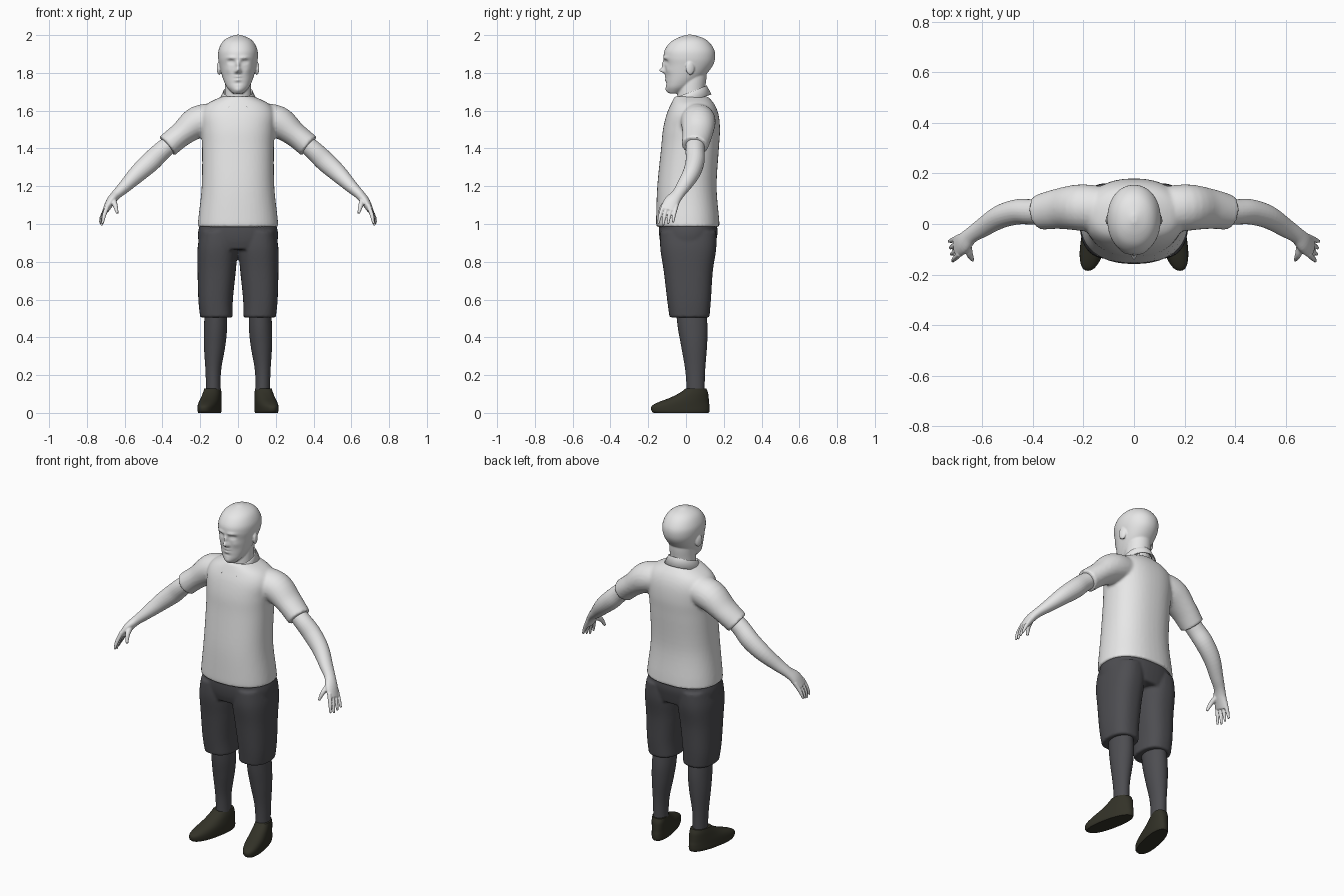
import bpy, bmesh, math
from mathutils import Vector, Matrix

cube = bpy.data.objects.get("Cube")
if cube:
    bpy.data.objects.remove(cube, do_unlink=True)


def material(name, red, green, blue):
    mat = bpy.data.materials.new(name)
    mat.use_nodes = True
    color = (red, green, blue, 1)
    mat.diffuse_color = color
    shader = mat.node_tree.nodes["Principled BSDF"]
    shader.inputs["Base Color"].default_value = color
    shader.inputs["Roughness"].default_value = 0.8
    return mat


light_grey = material("light_grey", 0.8, 0.8, 0.8)
dark_grey = material("dark_grey", 0.075, 0.075, 0.083)
shoe_brown = material("dark_olive", 0.033, 0.032, 0.021)


def smooth_rows(rows, steps):
    """Catmull-Rom interpolation between the given cross-sections."""
    pts = [Vector(row) for row in rows]
    pts = [pts[0]] + pts + [pts[-1]]
    result = []
    for before, start, end, after in zip(pts, pts[1:], pts[2:], pts[3:]):
        for step in range(steps):
            t = step / steps
            result.append(start + 0.5 * t * (
                (end - before)
                + t * (2 * before - 5 * start + 4 * end - after)
                + t * t * (3 * (start - end) + after - before)))
    return result + [pts[-1]]


def skin(bm, rings):
    """Join rings of points into a closed surface."""
    loops = [[bm.verts.new(point) for point in ring] for ring in rings]
    count = len(loops[0])
    for low, high in zip(loops, loops[1:]):
        for i in range(count):
            j = (i + 1) % count
            bm.faces.new((low[i], low[j], high[j], high[i]))
    bm.faces.new(loops[0][::-1])
    bm.faces.new(loops[-1])


def oval(power, count):
    """Unit superellipse."""
    for i in range(count):
        angle = 2 * math.pi * i / count
        c, s = math.cos(angle), math.sin(angle)
        yield (math.copysign(abs(c) ** (2 / power), c),
               math.copysign(abs(s) ** (2 / power), s))


def stack(bm, rows, power=2.0, count=48, side=1, steps=6):
    """Level cross-sections: height, min x, max x, front y, back y."""
    rings = []
    for z, x0, x1, y0, y1 in smooth_rows(rows, steps):
        cx, cy, rx, ry = (x0 + x1) / 2, (y0 + y1) / 2, (x1 - x0) / 2, (y1 - y0) / 2
        rings.append([(side * (cx + u * rx), cy + v * ry, z) for u, v in oval(power, count)])
    skin(bm, rings)


def centred(rows):
    """Rows given as height, half width, front y, back y."""
    return [(z, -w, w, front, back) for z, w, front, back in rows]


def tube(bm, rows, side=1, count=24):
    """Limb along a path: x, y, z, thickness, depth."""
    rows = smooth_rows(rows, 5)
    rings = []
    for i, row in enumerate(rows):
        ahead = Vector(rows[min(i + 1, len(rows) - 1)][:3])
        behind = Vector(rows[max(i - 1, 0)][:3])
        along = (ahead - behind).normalized()
        across = along.cross(Vector((0, 1, 0))).normalized()
        depth = across.cross(along)
        ring = [Vector(row[:3]) + across * u * row[3] + depth * v * row[4]
                for u, v in oval(2, count)]
        rings.append([(side * p.x, p.y, p.z) for p in ring])
    skin(bm, rings)


def finish(name, bm, mat, voxel=None, relax=2):
    """Make an object; a voxel size fuses its overlapping volumes."""
    bmesh.ops.recalc_face_normals(bm, faces=bm.faces[:])
    mesh = bpy.data.meshes.new(name)
    bm.to_mesh(mesh)
    bm.free()
    mesh.materials.append(mat)
    obj = bpy.data.objects.new(name, mesh)
    bpy.context.collection.objects.link(obj)
    bpy.ops.object.select_all(action="DESELECT")
    obj.select_set(True)
    bpy.context.view_layer.objects.active = obj
    if voxel:
        bpy.ops.object.shade_smooth()
        fuse = obj.modifiers.new("fuse", "REMESH")
        fuse.mode = "VOXEL"
        fuse.voxel_size = voxel
        fuse.use_smooth_shade = True
        soften = obj.modifiers.new("soften", "SMOOTH")
        soften.factor = 0.5
        soften.iterations = relax
    else:
        bpy.ops.object.shade_smooth_by_angle(angle=math.radians(40))
    return obj


SIDES = (("left", 1), ("right", -1))

# Head: skull, then brow, eyes, nose, mouth and chin pushed in or out
bm = bmesh.new()
stack(bm, centred([
    (1.692, .03, -.092, -.03), (1.72, .056, -.104, .02), (1.75, .072, -.106, .06),
    (1.79, .086, -.108, .105), (1.84, .098, -.113, .142), (1.88, .105, -.118, .154),
    (1.92, .103, -.113, .15), (1.96, .085, -.085, .125), (1.985, .056, -.045, .09),
    (2.002, .01, .005, .035)]), power=2.1, count=128, steps=8)
features = [  # x, z, spread x, spread z, depth
    (0, 1.813, .012, .013, -.032), (0, 1.842, .010, .02, -.016),
    (.013, 1.806, .008, .008, -.008), (.035, 1.88, .025, .009, -.007),
    (.036, 1.859, .016, .011, .014), (.036, 1.857, .010, .006, -.007),
    (0, 1.772, .022, .003, .006), (0, 1.78, .018, .006, -.007),
    (0, 1.763, .016, .006, -.007), (0, 1.745, .02, .006, .004),
    (0, 1.708, .022, .014, -.008), (.052, 1.815, .018, .018, -.004)]
for vert in bm.verts:
    if vert.co.y < 0:
        x, z = abs(vert.co.x), vert.co.z
        vert.co.y += sum(d * math.exp(-((x - fx) / sx) ** 2 - ((z - fz) / sz) ** 2)
                         for fx, fz, sx, sz, d in features)
# Neck and ears
stack(bm, centred([(1.6, .072, -.05, .1), (1.7, .07, -.045, .1),
                   (1.77, .07, -.04, .108), (1.82, .07, -.04, .11)]))
for label, side in SIDES:
    place = (Matrix.Translation((side * .1, .022, 1.825))
             @ Matrix.Rotation(side * .3, 4, "Z")
             @ Matrix.Diagonal((.011, .024, .036, 1)))
    bmesh.ops.create_uvsphere(bm, u_segments=24, v_segments=16, radius=1, matrix=place)
finish("head", bm, light_grey, voxel=.005, relax=1)

# Shirt with short sleeves
bm = bmesh.new()
stack(bm, centred([
    (.985, .214, -.157, .178), (1.03, .21, -.158, .175), (1.2, .192, -.152, .162),
    (1.4, .19, -.132, .174), (1.5, .195, -.122, .18), (1.58, .198, -.103, .172),
    (1.635, .165, -.08, .15), (1.675, .085, -.06, .115)]), power=2.3)
for label, side in SIDES:
    tube(bm, [(.1, .055, 1.56, .08, .09), (.21, .065, 1.54, .086, .092),
              (.3, .06, 1.475, .066, .08), (.375, .046, 1.413, .064, .07)], side)
finish("shirt", bm, light_grey, voxel=.009, relax=3)

# Folded collar, open at the front
bm = bmesh.new()
layers = [  # opening angle, half width, front y, back y, front z, rise to the back
    (.2, .074, -.05, .105, 1.645, .06), (.25, .078, -.057, .11, 1.668, .065),
    (.5, .102, -.102, .135, 1.612, .075)]
loops = []
for gap, width, front, back, base, rise in layers:
    loop = []
    for i in range(41):
        angle = gap + (2 * math.pi - 2 * gap) * i / 40
        behind = (1 - math.cos(angle)) / 2
        loop.append(bm.verts.new((width * math.sin(angle),
                                  front + (back - front) * behind, base + rise * behind)))
    loops.append(loop)
for low, high in zip(loops, loops[1:]):
    for i in range(40):
        bm.faces.new((low[i], low[i + 1], high[i + 1], high[i]))
collar = finish("collar", bm, light_grey)
collar.modifiers.new("thickness", "SOLIDIFY").thickness = .006

# Arms with hands
for label, side in SIDES:
    bm = bmesh.new()
    tube(bm, [(.32, .052, 1.455, .045, .05), (.4, .048, 1.39, .05, .05),
              (.46, .048, 1.332, .053, .05), (.53, .028, 1.268, .047, .046),
              (.6, -.015, 1.198, .034, .038), (.645, -.045, 1.155, .026, .033),
              (.675, -.075, 1.118, .024, .042), (.702, -.093, 1.07, .016, .044)], side)
    for i in range(4):
        base_y, tip_y = -.127 + .023 * i, -.147 + .026 * i
        tip_z = .992 + .008 * abs(i - 1)
        tube(bm, [(.69, base_y + .008, 1.1, .012, .011),
                  (.709 + .003 * i, (base_y + tip_y) / 2, 1.045, .011, .0095),
                  (.718 + .005 * i, tip_y, tip_z, .006, .006)], side, count=12)
    tube(bm, [(.66, -.075, 1.13, .016, .018), (.65, -.12, 1.098, .013, .014),
              (.638, -.143, 1.055, .007, .007)], side, count=12)
    finish(label + "_arm", bm, light_grey, voxel=.004)

# Shorts
bm = bmesh.new()
stack(bm, centred([(.865, .2, -.125, .15), (.91, .21, -.138, .16),
                   (.96, .211, -.143, .167), (1.02, .195, -.14, .16)]), power=2.3)
for label, side in SIDES:
    stack(bm, [(.505, .028, .2, -.087, .124), (.6, .027, .21, -.1, .132),
               (.75, .012, .214, -.118, .142), (.87, .002, .214, -.136, .16),
               (.96, .01, .2, -.135, .16)], power=2.4, side=side)
finish("shorts", bm, dark_grey, voxel=.008)

# Lower legs
for label, side in SIDES:
    bm = bmesh.new()
    stack(bm, [(.56, .06, .175, -.055, .105), (.45, .058, .18, -.043, .114),
               (.35, .068, .18, -.025, .111), (.22, .09, .172, -.003, .101),
               (.09, .093, .168, .005, .098)], side=side)
    finish(label + "_lower_leg", bm, dark_grey)

# Shoes, toes turned outward
for label, side in SIDES:
    bm = bmesh.new()
    stack(bm, [(0, -.05, .05, -.172, .12), (.012, -.053, .053, -.183, .125),
               (.035, -.053, .053, -.182, .125), (.055, -.052, .052, -.15, .122),
               (.08, -.049, .049, -.085, .12), (.105, -.046, .046, -.035, .117),
               (.128, -.042, .042, -.003, .108)], power=2.3)
    for vert in bm.verts:
        vert.co.x = side * (vert.co.x + .131 + .2 * (.07 - vert.co.y))
    finish(label + "_shoe", bm, shoe_brown)
